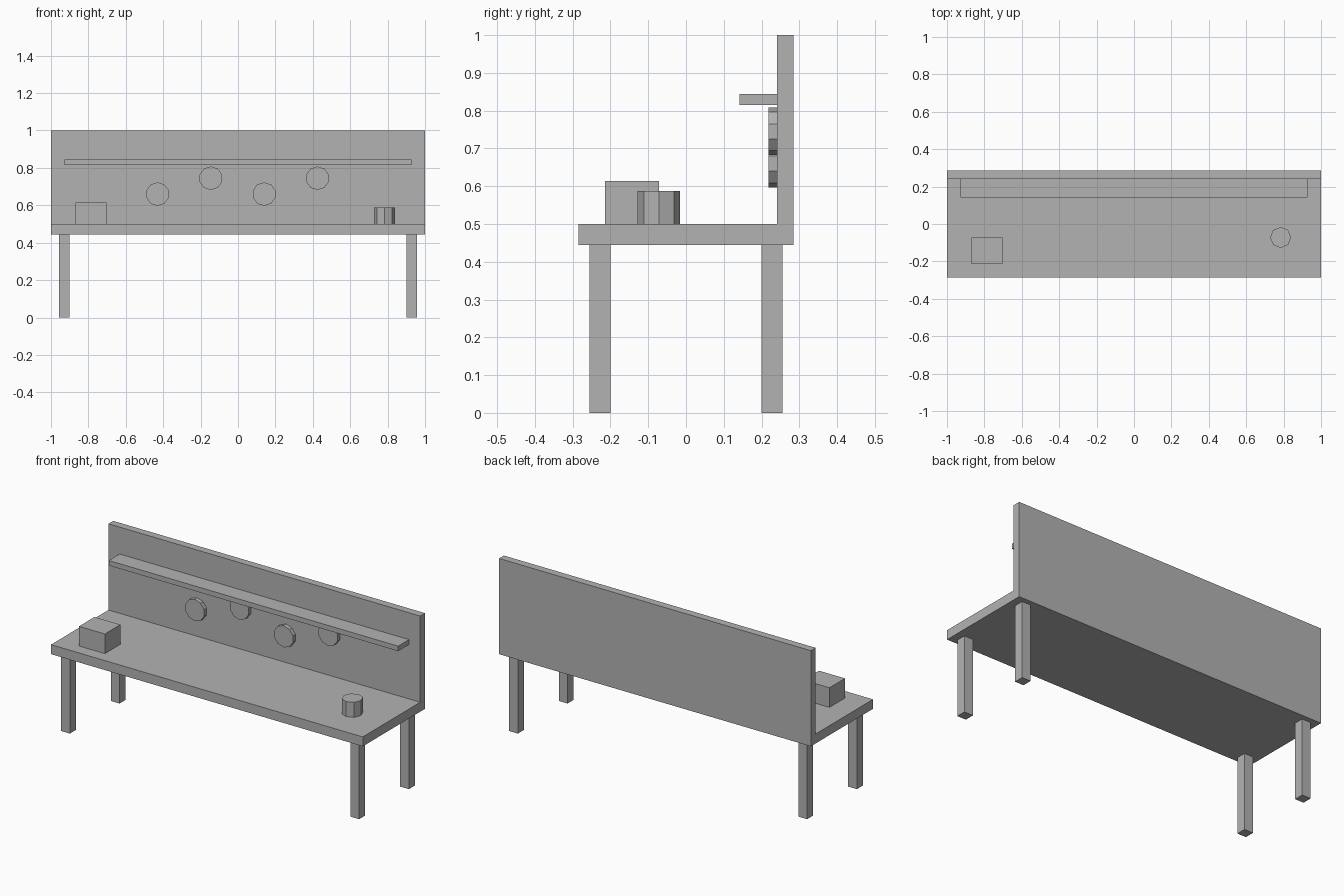
import bpy
from math import pi

cube = bpy.data.objects.get("Cube")
if cube:
    bpy.data.objects.remove(cube, do_unlink=True)

grey = bpy.data.materials.new("plain_grey")
grey.use_nodes = True
colour = (0.45, 0.45, 0.45, 1)
grey.diffuse_color = colour
grey.node_tree.nodes["Principled BSDF"].inputs["Base Color"].default_value = colour


def finish(name):
    obj = bpy.context.object
    obj.name = name
    obj.data.name = name
    obj.data.materials.append(grey)
    return obj


def box(name, low, high):
    centre = [(a + b) / 2 for a, b in zip(low, high)]
    bpy.ops.mesh.primitive_cube_add(size=1, location=centre)
    bpy.context.object.scale = [b - a for a, b in zip(low, high)]
    bpy.ops.object.transform_apply(location=False, rotation=False, scale=True)
    return finish(name)


def prism(name, sides, radius, depth, centre, tilt=0):
    bpy.ops.mesh.primitive_cylinder_add(
        vertices=sides, radius=radius, depth=depth,
        location=centre, rotation=(tilt, 0, 0))
    return finish(name)


# Worktop, back board and shelf
TOP, UNDER, BOARD = 0.5, 0.445, 0.241
box("worktop", (-1, -0.285, UNDER), (1, 0.285, TOP))
box("back_board", (-1, BOARD, TOP), (1, 0.285, 1))
box("shelf", (-0.928, 0.142, 0.815), (0.928, BOARD, 0.844))

# Four square legs
for side, x in (("right", -0.928), ("left", 0.928)):
    for end, y in (("front", -0.228), ("back", 0.228)):
        box(f"{end}_{side}_leg", (x - 0.028, y - 0.028, 0),
            (x + 0.028, y + 0.028, UNDER))

# Round plates hung on the back board, alternately low and high
for i in range(4):
    z = 0.745 if i % 2 else 0.66
    prism(f"wall_disc_{i + 1}", 10, 0.063, 0.023,
          (-0.43 + i * 0.285, BOARD - 0.0115, z), pi / 2)

# Items on the worktop
box("storage_box", (-0.87, -0.214, TOP), (-0.704, -0.072, 0.614))
prism("pot", 8, 0.056, 0.087, (0.784, -0.072, TOP + 0.0435))
